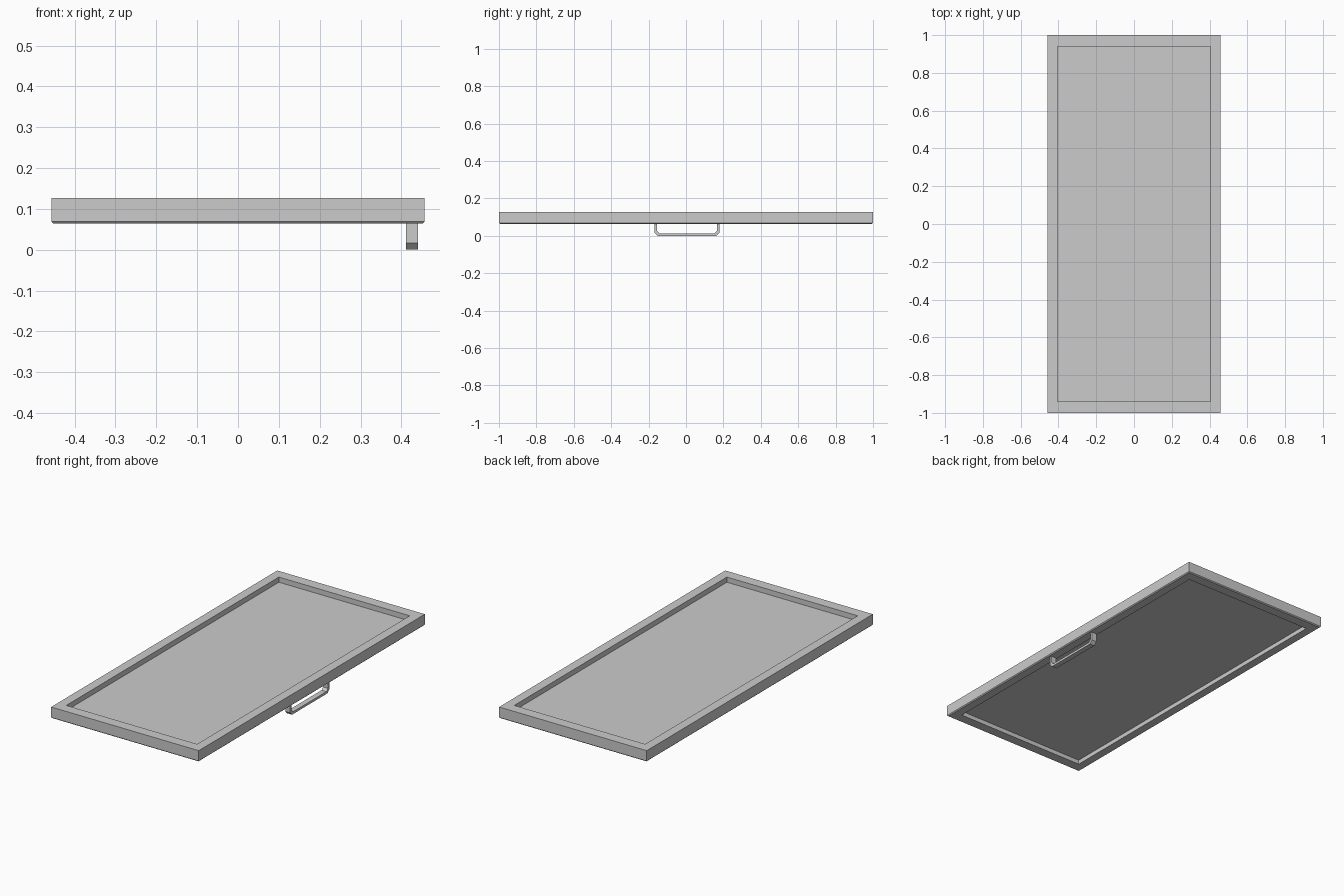
import bpy

if "Cube" in bpy.data.objects:
    bpy.data.objects.remove(bpy.data.objects["Cube"])

def make_object(name, verts, faces):
    mesh = bpy.data.meshes.new(name)
    mesh.from_pydata(verts, [], faces)
    mesh.validate()
    obj = bpy.data.objects.new(name, mesh)
    bpy.context.collection.objects.link(obj)
    return obj

def ring(hx, hy, z):
    return [(-hx, -hy, z), (hx, -hy, z), (hx, hy, z), (-hx, hy, z)]

HX, HY = 0.457, 1.0      # outer half size
IX, IY = 0.405, 0.94     # opening half size
Z0, Z1 = 0.064, 0.127    # frame bottom and top
C = 0.005                # bottom edge chamfer

# Door frame: a closed cross-section swept around the rectangle
section = [(HX - C, HY - C, Z0), (HX, HY, Z0 + C), (HX, HY, Z1),
           (IX, IY, Z1), (IX, IY, Z0)]
verts = [v for s in section for v in ring(*s)]
n = len(section)
faces = []
for i in range(n):
    j = (i + 1) % n
    for k in range(4):
        m = (k + 1) % 4
        faces.append((i * 4 + k, i * 4 + m, j * 4 + m, j * 4 + k))
make_object("door_frame", verts, faces)

# Recessed centre panel, thin sheet between the frame members
P0, P1 = 0.088, 0.098
make_object("centre_panel", ring(IX, IY, P0) + ring(IX, IY, P1),
            [(3, 2, 1, 0), (4, 5, 6, 7)] +
            [(k, (k + 1) % 4, (k + 1) % 4 + 4, k + 4) for k in range(4)])

# Pull handle: a flat bar bent to a U with chamfered corners
def u_profile(half, bottom, cut):
    right = [(half, Z0 + 0.001), (half, bottom + cut), (half - cut, bottom)]
    return right + [(-y, z) for y, z in reversed(right)]

outer = u_profile(0.174, 0.0, 0.017)
inner = u_profile(0.160, 0.013, 0.013)
YC, XA, XB = 0.005, 0.411, 0.441
m = len(outer)
verts = [(x, y + YC, z) for x in (XA, XB) for prof in (outer, inner) for y, z in prof]
oa, ia, ob, ib = 0, m, 2 * m, 3 * m
faces = [(oa, ob, ib, ia), (oa + m - 1, ia + m - 1, ib + m - 1, ob + m - 1)]
for k in range(m - 1):
    faces += [(oa + k, oa + k + 1, ob + k + 1, ob + k),
              (ia + k, ib + k, ib + k + 1, ia + k + 1),
              (oa + k, ia + k, ia + k + 1, oa + k + 1),
              (ob + k, ob + k + 1, ib + k + 1, ib + k)]
make_object("pull_handle", verts, faces)

# Make all normals point outward
import bmesh
for obj in bpy.context.collection.objects:
    bm = bmesh.new()
    bm.from_mesh(obj.data)
    bmesh.ops.recalc_face_normals(bm, faces=bm.faces)
    bm.to_mesh(obj.data)
    bm.free()
